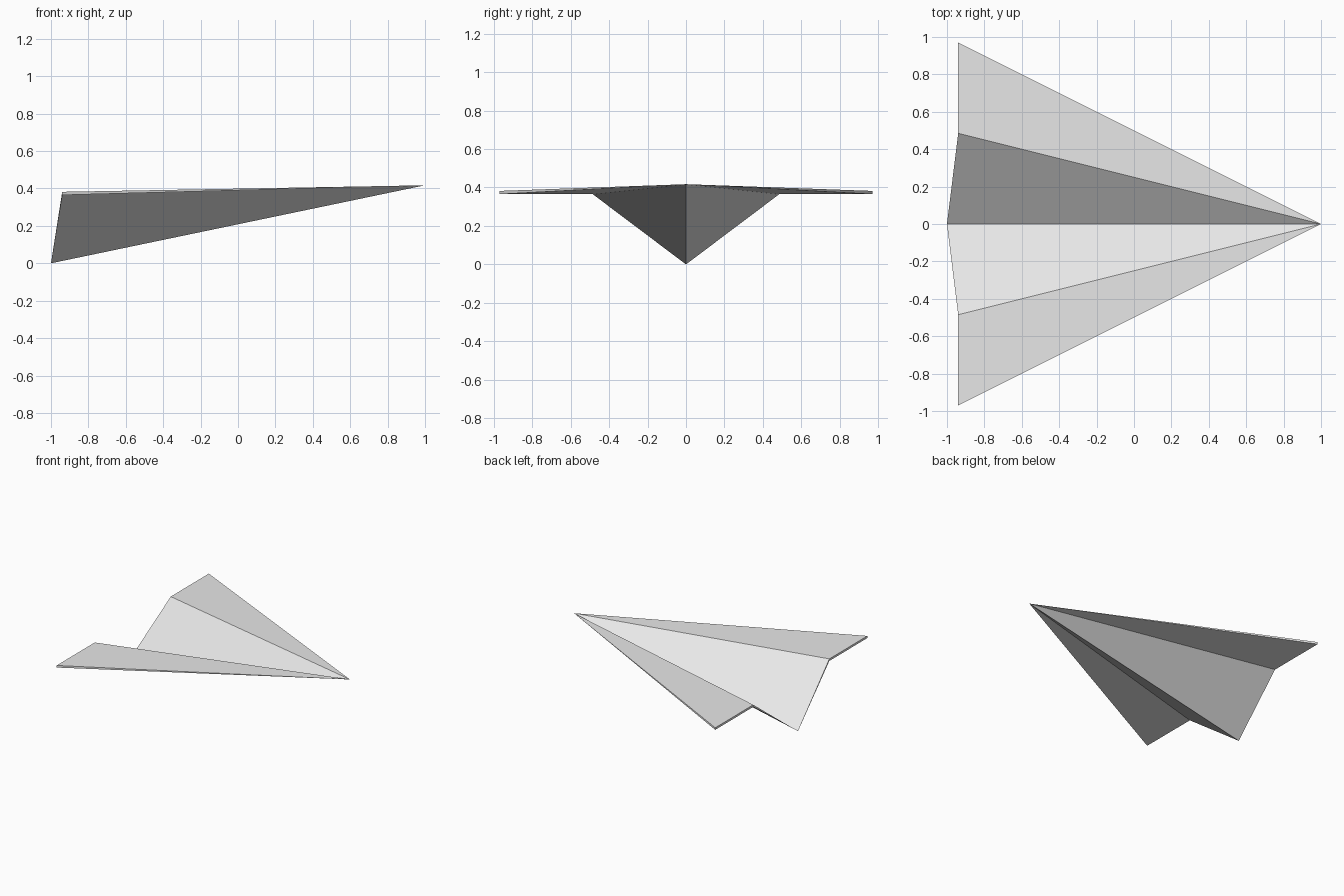
import bpy
import bmesh

cube = bpy.data.objects.get("Cube")
if cube:
    bpy.data.objects.remove(cube, do_unlink=True)

# Plain paper material
paper = bpy.data.materials.new("white_paper")
paper.use_nodes = True
color = (0.8, 0.8, 0.8, 1)
paper.diffuse_color = color
paper.node_tree.nodes["Principled BSDF"].inputs["Base Color"].default_value = color

NOSE_X, TAIL_X, WING_X = 1.0, -1.0, -0.94
NOSE_Z, TOP_Z, UNDER_Z = 0.417, 0.382, 0.365
FOLD_Y, TIP_Y = 0.485, 0.97


def folded_half(name, side):
    """Half of the folded sheet: rear outline fanned to the nose, thinning to the keel."""
    bm = bmesh.new()
    nose = bm.verts.new((NOSE_X, 0, NOSE_Z))
    outline = [(WING_X, TIP_Y, TOP_Z), (WING_X, FOLD_Y, TOP_Z), (TAIL_X, 0, 0),
               (WING_X, FOLD_Y, UNDER_Z), (WING_X, TIP_Y, UNDER_Z)]
    rear = [bm.verts.new((x, side * y, z)) for x, y, z in outline]
    for a, b in zip(rear, rear[1:] + rear[:1]):
        bm.faces.new((nose, a, b))

    # Trailing edges of the wing and of the keel fold
    tip_top, fold_top, keel, fold_under, tip_under = rear
    bm.faces.new((tip_top, fold_top, fold_under, tip_under))
    bm.faces.new((fold_top, keel, fold_under))
    bmesh.ops.recalc_face_normals(bm, faces=bm.faces)

    mesh = bpy.data.meshes.new(name)
    bm.to_mesh(mesh)
    bm.free()
    mesh.materials.append(paper)
    obj = bpy.data.objects.new(name, mesh)
    bpy.context.collection.objects.link(obj)


folded_half("front_wing_and_fold", -1)
folded_half("back_wing_and_fold", 1)
